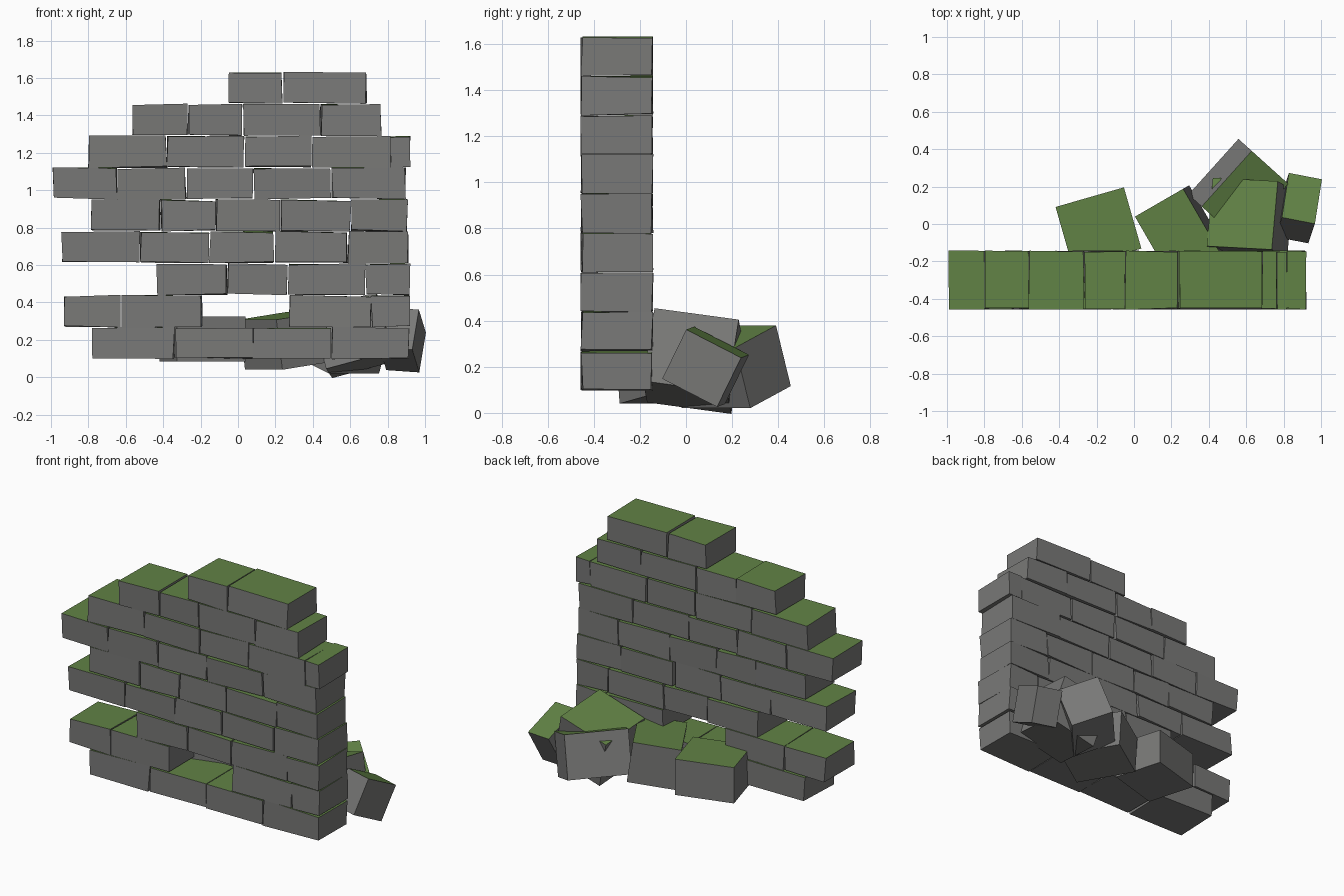
import bpy
import random
from math import radians
from mathutils import Euler, Vector

if "Cube" in bpy.data.objects:
    bpy.data.objects.remove(bpy.data.objects["Cube"], do_unlink=True)

random.seed(4)


def make_material(name, colour):
    material = bpy.data.materials.new(name)
    material.use_nodes = True
    material.diffuse_color = colour
    material.node_tree.nodes["Principled BSDF"].inputs["Base Color"].default_value = colour
    return material


stone = make_material("grey stone", (0.19, 0.19, 0.185, 1))
moss = make_material("green moss", (0.12, 0.225, 0.06, 1))


def make_block(name, centre, size, tilt=(0, 0, 0), jitter=0.0):
    """A slightly uneven stone block whose upward face is covered in moss."""
    rotation = Euler([radians(angle) for angle in tilt]).to_matrix()
    bpy.ops.mesh.primitive_cube_add(size=1)
    block = bpy.context.object
    block.name = block.data.name = name
    for vertex in block.data.vertices:
        corner = Vector([c * s for c, s in zip(vertex.co, size)])
        wobble = Vector([random.uniform(-jitter, jitter) for _ in range(3)])
        vertex.co = rotation @ corner + Vector(centre) + wobble
    block.data.materials.append(stone)
    block.data.materials.append(moss)
    block.data.update()
    for face in block.data.polygons:
        face.material_index = 1 if face.normal.z > 0.7 else 0
    return block


# Wall: each run is a course number and the joints between its bricks
BASE, STEP, JOINT = 0.098, 0.1705, 0.008
WALL_Y, WALL_DEPTH = -0.3, 0.305
runs = [
    (0, [-.78, -.34, .08, .5, .915]),
    (1, [-.93, -.625, -.19]),
    (1, [.27, .71, .92]),
    (2, [-.435, -.055, .265, .68, .92]),
    (3, [-.945, -.525, -.155, .195, .585, .91]),
    (4, [-.785, -.415, -.12, .225, .605, .91]),
    (5, [-.99, -.645, -.275, .085, .5, .9]),
    (6, [-.8, -.38, .035, .395, .815, .92]),
    (7, [-.565, -.27, .025, .44, .77]),
    (8, [-.05, .24, .69]),
]
for course, joints in runs:
    height = BASE + STEP * (course + 0.5)
    for left, right in zip(joints, joints[1:]):
        make_block(
            f"wall_brick_course_{course + 1}",
            ((left + right) / 2, WALL_Y, height),
            (right - left - JOINT, WALL_DEPTH, STEP - JOINT),
            jitter=0.006,
        )

# Fallen stones heaped behind the wall: centre, size, tilt in degrees
rubble = {
    "fallen_stone_right": ((-.19, -.02, .205), (.38, .34, .24), (0, 0, 16)),
    "fallen_stone_middle": ((.25, -.05, .195), (.3, .4, .27), (0, -8, -30 + 60)),
    "fallen_stone_large": ((.62, .03, .225), (.36, .37, .33), (-8, -15, -3)),
    "fallen_stone_left": ((.88, .085, .2), (.18, .27, .24), (-27, 4, -11)),
    "fallen_stone_back": ((.558, .186, .2), (.28, .4, .28), (0, 20, -42)),
}
for name, (centre, size, tilt) in rubble.items():
    make_block(name, centre, size, tilt)
